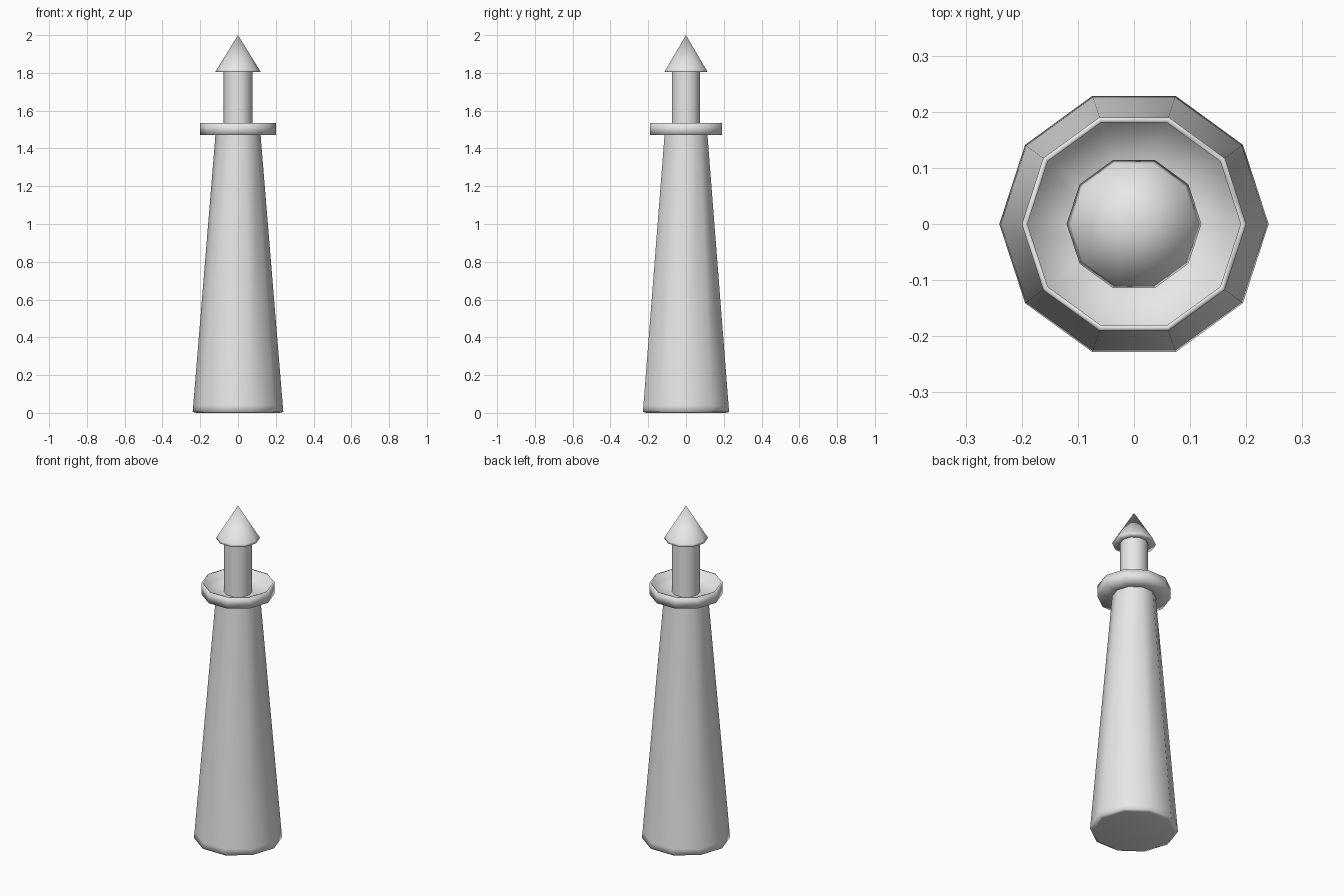
import bpy, bmesh
from math import cos, sin, tau

SIDES = 10

cube = bpy.data.objects.get("Cube")
if cube:
    bpy.data.objects.remove(cube, do_unlink=True)

# Plain grey stone
stone = bpy.data.materials.new("grey_stone")
stone.use_nodes = True
colour = (0.8, 0.8, 0.8, 1)
stone.diffuse_color = colour
stone.node_tree.nodes["Principled BSDF"].inputs["Base Color"].default_value = colour


def lathe(name, profile):
    """Ten-sided turned part; profile runs upward along the outside as (radius, z)."""
    bm = bmesh.new()
    rings = []
    for r, z in profile:
        if r == 0:
            rings.append([bm.verts.new((0, 0, z))] * SIDES)
        else:
            rings.append([bm.verts.new((r * cos(tau * i / SIDES), r * sin(tau * i / SIDES), z))
                          for i in range(SIDES)])
    for low, high in zip(rings, rings[1:]):
        for i in range(SIDES):
            j = (i + 1) % SIDES
            corners = [low[i], low[j], high[j], high[i]]
            bm.faces.new(list(dict.fromkeys(corners)))
    for face in bm.faces:
        face.smooth = True
    mesh = bpy.data.meshes.new(name)
    bm.to_mesh(mesh)
    bm.free()
    mesh.materials.append(stone)
    obj = bpy.data.objects.new(name, mesh)
    bpy.context.collection.objects.link(obj)
    return obj


# Tapering shaft with a closed foot
lathe("tower", [(0, 0), (0.22, 0), (0.24, 0.005), (0.237, 0.04), (0.122, 1.44), (0.12, 1.47)])

# Walkway: underside, parapet, rim and recessed floor
lathe("gallery", [(0.12, 1.47), (0.2, 1.47), (0.2, 1.535), (0.19, 1.535),
                  (0.19, 1.485), (0.075, 1.485)])

# Lantern room
lathe("lantern", [(0.077, 1.485), (0.077, 1.805)])

# Pointed roof with eaves
lathe("roof", [(0.077, 1.805), (0.12, 1.805), (0.113, 1.817), (0, 2)])
